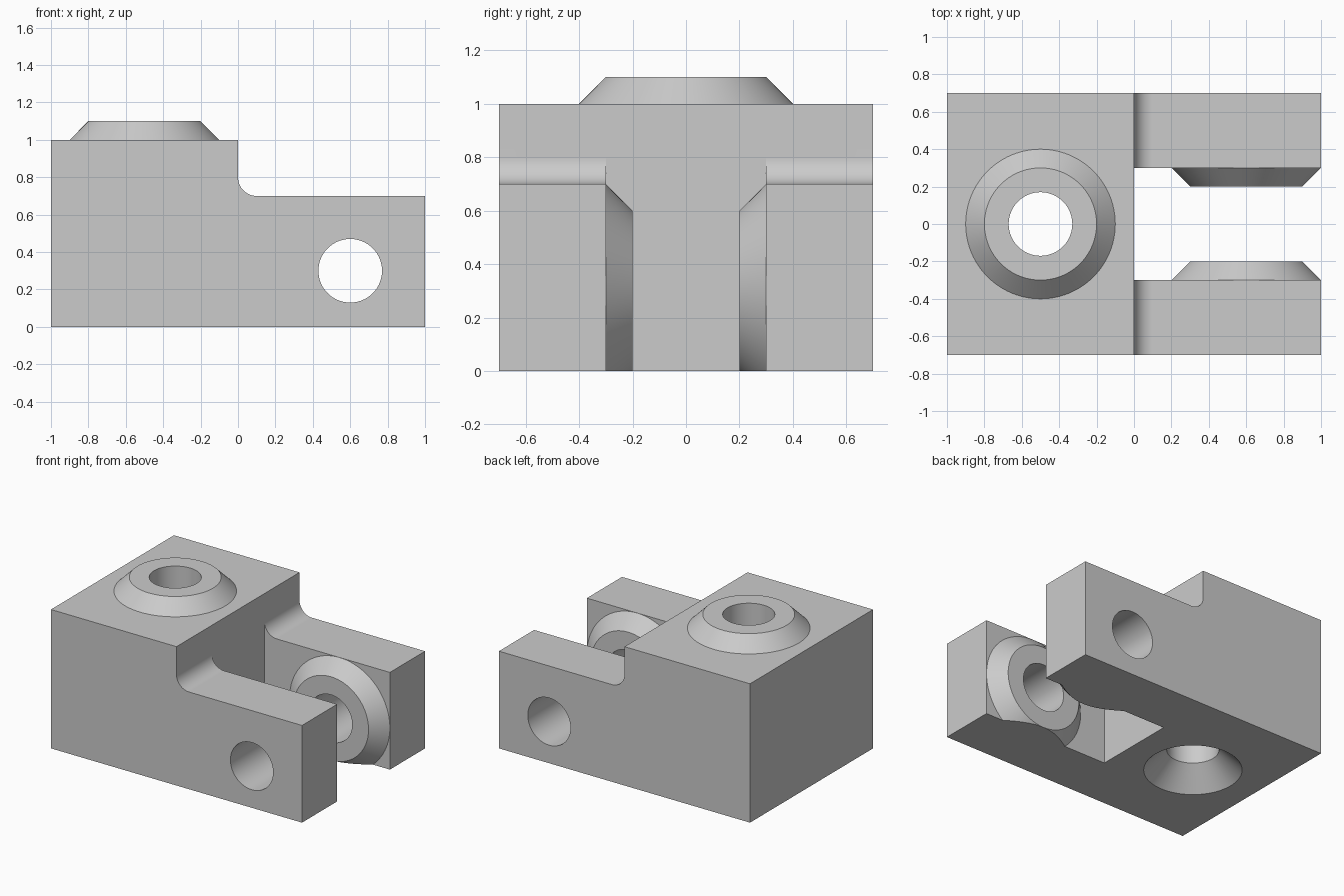
import bpy, bmesh
from math import sin, cos, pi
from mathutils import Matrix, Vector

old = bpy.data.objects.get("Cube")
if old:
    bpy.data.objects.remove(old, do_unlink=True)

SEGMENTS = 96
HOLE = 0.17

grey = bpy.data.materials.new("machined_grey")
grey.use_nodes = True
colour = (0.6, 0.6, 0.6, 1)
grey.diffuse_color = colour
grey.node_tree.nodes["Principled BSDF"].inputs["Base Color"].default_value = colour


def finish(name, bm):
    bmesh.ops.recalc_face_normals(bm, faces=bm.faces)
    mesh = bpy.data.meshes.new(name)
    bm.to_mesh(mesh)
    bm.free()
    mesh.materials.append(grey)
    obj = bpy.data.objects.new(name, mesh)
    bpy.context.collection.objects.link(obj)
    return obj


def box(name, low, high):
    bm = bmesh.new()
    bmesh.ops.create_cube(bm, size=1)
    low, high = Vector(low), Vector(high)
    for v in bm.verts:
        v.co = (low + high) / 2 + v.co * (high - low)
    return finish(name, bm)


def turned(name, profile, matrix):
    """Solid of revolution about local z from (radius, height) pairs."""
    bm = bmesh.new()
    rings = [[bm.verts.new((r * cos(2 * pi * i / SEGMENTS), r * sin(2 * pi * i / SEGMENTS), h))
              for i in range(SEGMENTS)] for r, h in profile]
    for a, b in zip(rings, rings[1:]):
        for i in range(SEGMENTS):
            j = (i + 1) % SEGMENTS
            bm.faces.new((a[i], a[j], b[j], b[i]))
    bm.faces.new(rings[0])
    bm.faces.new(rings[-1])
    bm.transform(matrix)
    return finish(name, bm)


def combine(target, tool, operation):
    tool.hide_render = True
    mod = target.modifiers.new(tool.name, 'BOOLEAN')
    mod.operation = operation
    mod.solver = 'EXACT'
    mod.object = tool
    bpy.context.view_layer.objects.active = target
    bpy.ops.object.modifier_apply(modifier=mod.name)
    bpy.data.objects.remove(tool, do_unlink=True)


# Stepped block with a filleted inner corner, extruded across its width
outline = [(-1, 0), (1, 0), (1, 0.7)]
steps = 16
for k in range(steps + 1):
    a = pi * 1.5 - pi / 2 * k / steps
    outline.append((0.1 + 0.1 * cos(a), 0.8 + 0.1 * sin(a)))
outline += [(0, 1), (-1, 1)]
bm = bmesh.new()
side = bm.faces.new([bm.verts.new((x, -0.7, z)) for x, z in outline])
extruded = bmesh.ops.extrude_face_region(bm, geom=[side])["geom"]
bmesh.ops.translate(bm, vec=(0, 1.4, 0),
                    verts=[v for v in extruded if isinstance(v, bmesh.types.BMVert)])
block = finish("clevis_block", bm)

# Slot between the two fork arms
combine(block, box("slot_cutter", (0, -0.3, -0.5), (1.5, 0.3, 1.5)), 'DIFFERENCE')

# Tapered bosses: one on top, one on the inner face of each arm
top_boss = [(0.3, 0.9), (0.4, 1), (0.3, 1.1)]
combine(block, turned("top_boss", top_boss, Matrix.Translation((-0.5, 0, 0))), 'UNION')
arm_boss = [(0.3, -0.1), (0.3998, 0), (0.3, 0.1)]
for name, sign in (("front_arm_boss", -1), ("back_arm_boss", 1)):
    place = Matrix.Translation((0.6, 0.3 * sign, 0.3)) @ Matrix.Rotation(sign * pi / 2, 4, 'X')
    combine(block, turned(name, arm_boss, place), 'UNION')
combine(block, box("base_trim", (-2, -2, -1), (2, 2, 0)), 'DIFFERENCE')

# Vertical hole with a countersink underneath, and the cross hole for the pin
bolt_hole = [(HOLE + 0.25, -0.1), (HOLE, 0.15), (HOLE, 1.5)]
combine(block, turned("bolt_hole_cutter", bolt_hole, Matrix.Translation((-0.5, 0, 0))), 'DIFFERENCE')
pin_hole = [(HOLE, -1), (HOLE, 1)]
place = Matrix.Translation((0.6, 0, 0.3)) @ Matrix.Rotation(pi / 2, 4, 'X')
combine(block, turned("pin_hole_cutter", pin_hole, place), 'DIFFERENCE')

# Smooth curves, crisp edges, flat planes
bpy.ops.object.select_all(action='DESELECT')
block.select_set(True)
bpy.context.view_layer.objects.active = block
bpy.ops.object.shade_smooth_by_angle(angle=pi / 6)
weighted = block.modifiers.new("flat_planes", 'WEIGHTED_NORMAL')
weighted.keep_sharp = True
